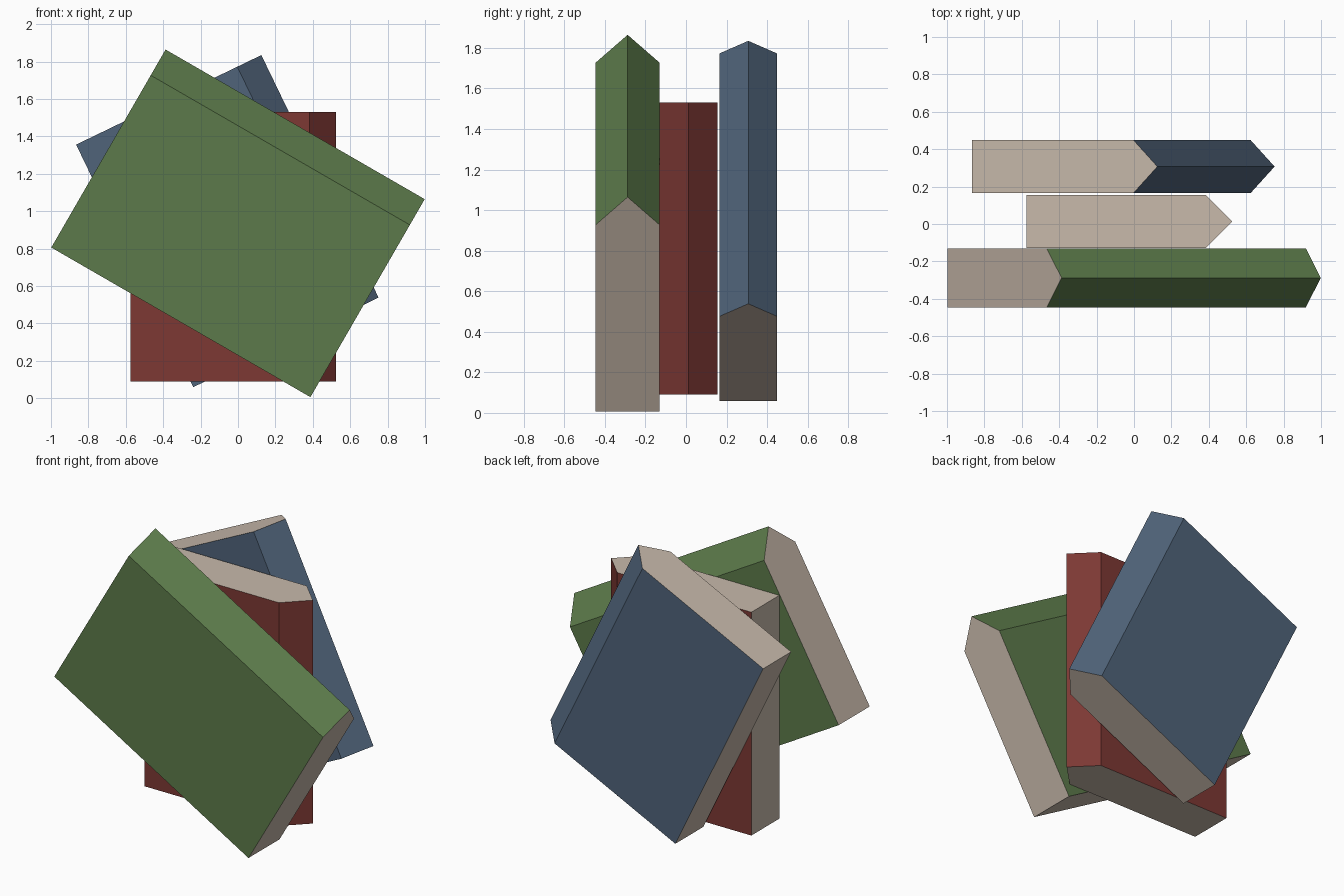
import bpy, bmesh
from math import radians

if "Cube" in bpy.data.objects:
    bpy.data.objects.remove(bpy.data.objects["Cube"])

WIDTH, HEIGHT, THICK, SPINE = 1.10, 1.44, 0.285, 0.143


def material(name, rgb):
    m = bpy.data.materials.new(name)
    m.diffuse_color = (*rgb, 1)
    m.use_nodes = True
    m.node_tree.nodes["Principled BSDF"].inputs["Base Color"].default_value = m.diffuse_color
    return m


pages = material("pages", (0.58, 0.49, 0.41))


def book(name, rgb, location, tilt, scale=1.0):
    # Pentagonal section: flat fore edge at -x, pointed spine at +x
    w, t, h = WIDTH / 2, THICK / 2, HEIGHT / 2
    section = [(-w, -t), (w - SPINE, -t), (w, 0), (w - SPINE, t), (-w, t)]
    bm = bmesh.new()
    base = bm.faces.new([bm.verts.new((x, y, -h)) for x, y in section])
    top = bmesh.ops.extrude_face_region(bm, geom=[base])["geom"]
    bmesh.ops.translate(bm, vec=(0, 0, 2 * h),
                        verts=[g for g in top if isinstance(g, bmesh.types.BMVert)])
    bmesh.ops.recalc_face_normals(bm, faces=bm.faces)
    # Covers and spine are coloured, head, tail and fore edge are paper
    for f in bm.faces:
        f.material_index = int(abs(f.normal.z) > 0.9 or f.normal.x < -0.9)
    mesh = bpy.data.meshes.new(name)
    bm.to_mesh(mesh)
    bm.free()
    mesh.materials.append(material(name + "_cover", rgb))
    mesh.materials.append(pages)
    ob = bpy.data.objects.new(name, mesh)
    bpy.context.collection.objects.link(ob)
    ob.location = location
    ob.rotation_euler.y = -radians(tilt)
    ob.scale = (scale,) * 3


book("front_green_book", (0.107, 0.195, 0.069), (0, -0.288, 0.935), 60, 1.111)
book("middle_red_book", (0.205, 0.04, 0.034), (-0.025, 0.013, 0.81), 0)
book("back_blue_book", (0.08, 0.127, 0.195), (-0.057, 0.307, 0.947), 25.8)
